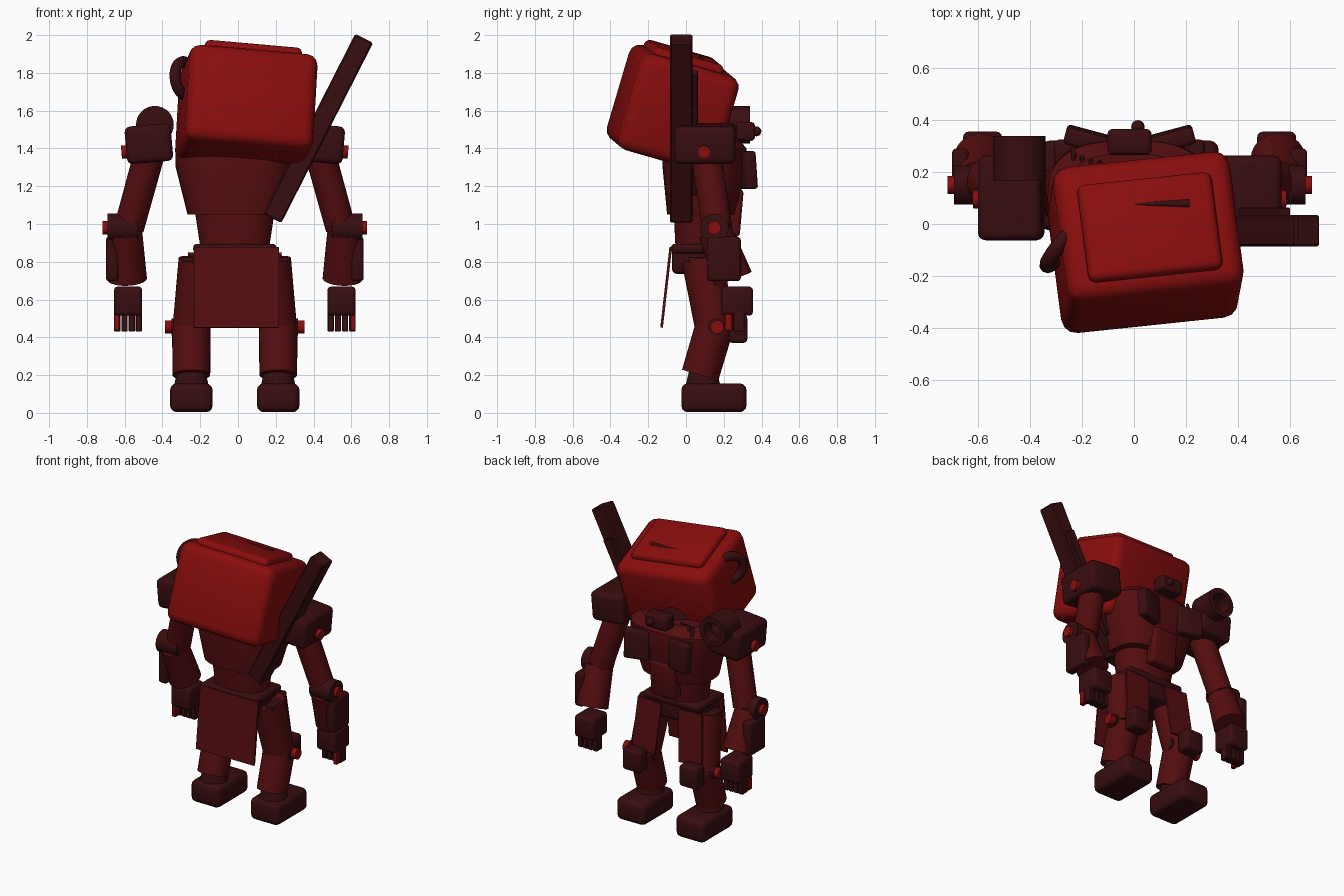
import bpy, bmesh, math
from math import radians as rad, cos, sin, pi
from mathutils import Matrix, Vector, Euler

if "Cube" in bpy.data.objects:
    bpy.data.objects.remove(bpy.data.objects["Cube"])

CX = -0.017  # body centre line


def material(name, c):
    m = bpy.data.materials.new(name)
    m.diffuse_color = (*c, 1)
    m.use_nodes = True
    m.node_tree.nodes["Principled BSDF"].inputs["Base Color"].default_value = m.diffuse_color
    return m


RED = material("bright_red", (0.25, 0.004, 0.004))
MID = material("deep_red", (0.09, 0.004, 0.005))
DARK = material("dark_red", (0.04, 0.004, 0.005))


def finish(bm, name, mat, mtx=Matrix(), angle=35):
    bmesh.ops.recalc_face_normals(bm, faces=bm.faces)
    me = bpy.data.meshes.new(name)
    bm.to_mesh(me)
    bm.free()
    me.shade_smooth()
    me.set_sharp_from_angle(angle=rad(angle))
    me.materials.append(mat)
    ob = bpy.data.objects.new(name, me)
    ob.matrix_world = mtx
    bpy.context.collection.objects.link(ob)
    return ob


def box(name, c, size, mat, rot=(0, 0, 0), bevel=0.02, base=Matrix(), seg=3):
    bm = bmesh.new()
    bmesh.ops.create_cube(bm, size=1, matrix=Matrix.Diagonal((*size, 1)))
    if bevel:
        bmesh.ops.bevel(bm, geom=bm.edges[:], offset=bevel, segments=seg,
                        profile=0.5, affect='EDGES')
    e = Euler([rad(a) for a in rot]).to_matrix().to_4x4()
    return finish(bm, name, mat, base @ Matrix.Translation(c) @ e)


def rod(name, a, b, r0, r1, mat, sides=32, base=Matrix()):
    a, b = Vector(a), Vector(b)
    bm = bmesh.new()
    bmesh.ops.create_cone(bm, cap_ends=True, segments=sides, radius1=r0,
                          radius2=r1, depth=(b - a).length)
    q = (b - a).to_track_quat('Z', 'Y').to_matrix().to_4x4()
    return finish(bm, name, mat, base @ Matrix.Translation((a + b) / 2) @ q)


def loft(name, rings, power, mat, n=40):
    # rings: (z, y centre, half width, half depth) of rounded-square sections
    bm = bmesh.new()
    loops = []
    for z, cy, rx, ry in rings:
        vs = []
        for i in range(n):
            c, s = cos(2 * pi * i / n), sin(2 * pi * i / n)
            f = lambda t: math.copysign(abs(t) ** (2 / power), t)
            vs.append(bm.verts.new((CX + rx * f(c), cy + ry * f(s), z)))
        loops.append(vs)
    for p, q in zip(loops, loops[1:]):
        for i in range(n):
            j = (i + 1) % n
            bm.faces.new((p[i], p[j], q[j], q[i]))
    bm.faces.new(loops[0])
    bm.faces.new(loops[-1])
    return finish(bm, name, mat)


def torus(name, R, r, mat, mtx, nu=32, nv=10):
    bm = bmesh.new()
    g = [[bm.verts.new(((R + r * cos(2 * pi * v / nv)) * cos(2 * pi * u / nu),
                        (R + r * cos(2 * pi * v / nv)) * sin(2 * pi * u / nu),
                        r * sin(2 * pi * v / nv))) for v in range(nv)] for u in range(nu)]
    for u in range(nu):
        for v in range(nv):
            a, b = (u + 1) % nu, (v + 1) % nv
            bm.faces.new((g[u][v], g[a][v], g[a][b], g[u][b]))
    return finish(bm, name, mat, mtx, 80)


# Tilted box head with lid, fin and side handle
HEAD = Matrix.Translation((0.045, -0.065, 1.63)) @ \
    Euler((rad(-16), rad(5), rad(6))).to_matrix().to_4x4()
box("head", (0, 0, -0.02), (0.685, 0.545, 0.53), RED, bevel=0.06, base=HEAD, seg=3)
box("head_lid", (0, -0.02, 0.25), (0.52, 0.39, 0.07), RED, bevel=0.03, base=HEAD)
rod("lid_fin", (0.16, 0.05, 0.28), (-0.11, 0.075, 0.28), 0.017, 0.002, DARK, 12, HEAD)
torus("head_handle", 0.09, 0.03, DARK,
      HEAD @ Matrix.Translation((-0.335, -0.02, 0.11)) @
      Euler((rad(90), 0, rad(45))).to_matrix().to_4x4())
rod("neck", (CX, 0.08, 1.4), (CX, 0.05, 1.55), 0.14, 0.12, DARK)

# Torso, waist and pelvis
loft("torso", [(1.05, 0.08, 0.25, 0.18), (1.31, 0.1, 0.315, 0.225), (1.4, 0.1, 0.315, 0.22),
               (1.46, 0.1, 0.25, 0.17)], 2.7, MID)
loft("waist", [(0.86, 0.07, 0.18, 0.125), (1.06, 0.075, 0.21, 0.14)], 2.3, MID)
box("pelvis", (CX, 0.055, 0.81), (0.4, 0.26, 0.15), DARK, bevel=0.03)
box("belt", (CX, 0.06, 0.87), (0.44, 0.28, 0.05), DARK, bevel=0.02)

# Chest gear: sensor box, pouches, shells and belly plate
box("sensor_box", (CX, 0.315, 1.49), (0.17, 0.1, 0.1), DARK)
rod("sensor_stalk", (0.015, 0.35, 1.49), (0.015, 0.385, 1.49), 0.015, 0.015, DARK, 16)
bm = bmesh.new()
bmesh.ops.create_uvsphere(bm, u_segments=16, v_segments=10, radius=0.026)
finish(bm, "sensor_knob", DARK, Matrix.Translation((0.015, 0.373, 1.49)), 80)
for s in (-1, 1):
    box("chest_pouch", (CX + s * 0.165, 0.325, 1.285), (0.17, 0.065, 0.2), DARK, (4, 0, s * 15), 0.015)
for i in range(4):
    x = CX - 0.215 + i * 0.033
    rod("shell", (x, 0.285 - i * 0.006, 1.36), (x, 0.25 - i * 0.006, 1.47), 0.013, 0.009, DARK, 12)
box("belly_plate", (CX, 0.255, 1.06), (0.19, 0.08, 0.25), MID, (-5, 0, 0), 0.02)

# Skirt plates
box("rear_skirt", (CX + 0.01, -0.105, 0.665), (0.45, 0.014, 0.43), MID, (-6.5, 0, 0), 0)
for s in (-1, 1):
    box("front_skirt", (CX + s * 0.17, 0.215, 0.67), (0.18, 0.014, 0.35), MID, (6, -s * 4, 0), 0)
    box("skirt_hinge", (CX + s * 0.25, 0.07, 0.81), (0.06, 0.12, 0.03), DARK, bevel=0.005)

# Legs
for s in (-1, 1):
    x = CX + s * 0.23
    rod("thigh", (CX + s * 0.19, 0.085, 0.81), (x, 0.15, 0.44), 0.108, 0.1, MID)
    rod("knee_joint", (x - s * 0.1, 0.16, 0.455), (x + s * 0.105, 0.16, 0.455), 0.045, 0.045, DARK)
    rod("knee_bolt", (x + s * 0.08, 0.165, 0.455), (x + s * 0.14, 0.165, 0.455), 0.035, 0.035, RED)
    box("knee_pad", (x - s * 0.01, 0.275, 0.445), (0.14, 0.1, 0.15), DARK, bevel=0.022)
    rod("shin", (x, 0.155, 0.47), (x, 0.075, 0.2), 0.102, 0.1, MID)
    rod("ankle", (x, 0.09, 0.24), (x, 0.09, 0.13), 0.07, 0.095, DARK)
    box("foot", (x, 0.148, 0.08), (0.225, 0.345, 0.152), DARK, bevel=0.035)

# Arms
for s in (-1, 1):
    x = CX + s * 0.585
    box("shoulder_block", (CX + s * 0.455, 0.1, 1.425), (0.245, 0.325, 0.2), DARK, (0, s * 5, 0), 0.03)
    rod("shoulder_bolt", (CX + s * 0.54, 0.095, 1.385), (CX + s * 0.6, 0.095, 1.38), 0.035, 0.035, RED)
    rod("upper_arm", (CX + s * 0.45, 0.105, 1.38), (CX + s * 0.56, 0.165, 0.98), 0.082, 0.08, MID)
    rod("elbow_joint", (x - s * 0.07, 0.15, 0.98), (x + s * 0.09, 0.15, 0.98), 0.075, 0.075, DARK)
    rod("elbow_bolt", (x + s * 0.08, 0.15, 0.98), (x + s * 0.115, 0.15, 0.98), 0.035, 0.035, RED)
    rod("forearm", (x - s * 0.005, 0.155, 0.96), (x - s * 0.015, 0.25, 0.71), 0.09, 0.105, MID)
    box("forearm_guard", (x + s * 0.065, 0.2, 0.815), (0.065, 0.18, 0.235), DARK, (0, 0, 0), 0.018)
    box("hand", (x - s * 0.02, 0.27, 0.592), (0.15, 0.17, 0.155), DARK, bevel=0.022)
    for i in range(4):
        box("finger", (x - s * 0.02 + (i - 1.5) * 0.038, 0.28, 0.485), (0.033, 0.06, 0.11),
            DARK, bevel=0.004, seg=1)
    box("thumb", (x + s * 0.04, 0.225, 0.48), (0.03, 0.04, 0.09), RED, bevel=0.004, seg=1)

# Launcher on one shoulder: a hollow tube with a back cap
bm = bmesh.new()
prof = [(0.0, 0), (0.1, 0), (0.1, 0.17), (0.065, 0.17), (0.065, 0.08), (0.0, 0.08)]
vs = [bm.verts.new((r, y, 0)) for r, y in prof]
es = [bm.edges.new(p) for p in zip(vs, vs[1:])]
bmesh.ops.spin(bm, geom=vs + es, cent=(0, 0, 0), axis=(0, 1, 0), angle=2 * pi, steps=32)
bmesh.ops.remove_doubles(bm, verts=bm.verts, dist=1e-4)
finish(bm, "shoulder_launcher", DARK, Matrix.Translation((-0.44, 0.168, 1.525)))

# Weapon carried diagonally on the back, with a rail along it
GUN = Matrix.Translation((0.425, -0.026, 1.506)) @ Matrix.Rotation(rad(27), 4, 'Y')
box("back_weapon", (0, 0, 0), (0.106, 0.12, 1.07), DARK, bevel=0.008, base=GUN, seg=1)
box("weapon_rail", (0, 0.07, -0.03), (0.06, 0.04, 0.72), DARK, bevel=0.005, base=GUN, seg=1)
